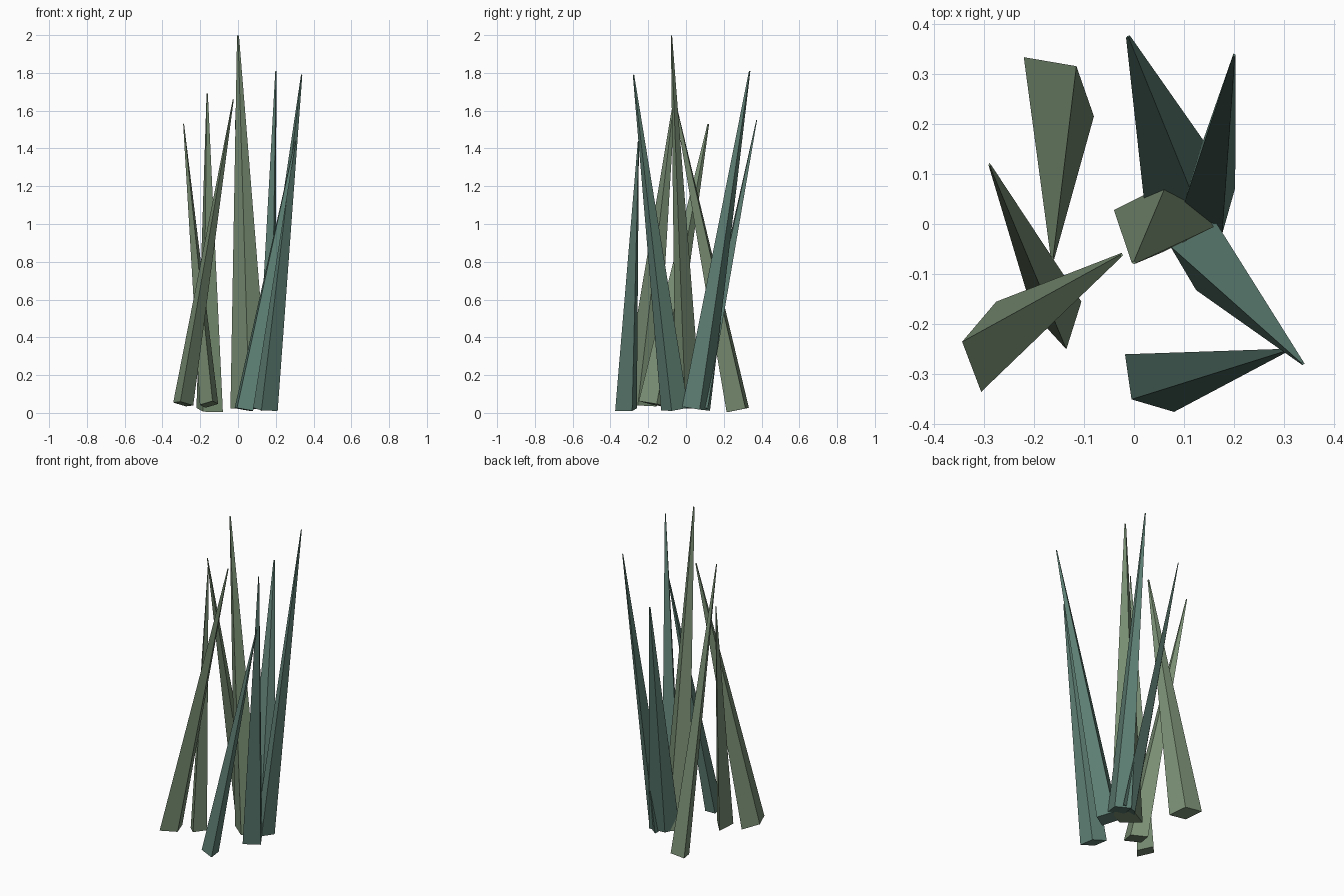
import bpy
from mathutils import Vector

if "Cube" in bpy.data.objects:
    bpy.data.objects.remove(bpy.data.objects["Cube"])

TIP_RATIO = 0.05   # tip cross-section relative to the base


def material(name, color):
    m = bpy.data.materials.new(name)
    m.diffuse_color = (*color, 1)
    m.use_nodes = True
    m.node_tree.nodes["Principled BSDF"].inputs["Base Color"].default_value = m.diffuse_color
    return m


sage = material("sage_green", (0.19, 0.27, 0.17))
teal = material("teal_green", (0.11, 0.21, 0.17))


def blade(name, tip, base_z, a, b, c, mat):
    """Four-sided tapering blade; a, b, c are neighbouring base corners in plan,
    the base is square to the blade's axis."""
    a, b, c = (Vector(p) for p in (a, b, c))
    ring = [a, b, c, a + c - b]
    mid = (a + c) / 2
    tip = Vector(tip)
    axis = tip - Vector((mid.x, mid.y, base_z))
    bottom, top = [], []
    for p in ring:
        d = p - mid
        off = Vector((d.x, d.y, -(d.x * axis.x + d.y * axis.y) / axis.z))
        bottom.append(Vector((mid.x, mid.y, base_z)) + off)
        top.append(tip + off * TIP_RATIO)
    faces = [(i, (i + 1) % 4, (i + 1) % 4 + 4, i + 4) for i in range(4)]
    faces += [(3, 2, 1, 0), (4, 5, 6, 7)]
    if (b - a).cross(c - b) < 0:          # keep normals pointing outward
        faces = [f[::-1] for f in faces]
    me = bpy.data.meshes.new(name)
    me.from_pydata(bottom + top, [], faces)
    me.materials.append(mat)
    bpy.context.collection.objects.link(bpy.data.objects.new(name, me))


# tip, base height, three base corners, material
blades = [
    # sage blades on the left and centre
    ((-0.163, -0.068, 1.69), 0.015, (-0.22, 0.333), (-0.115, 0.315), (-0.08, 0.215), sage),
    ((-0.288, 0.118, 1.53), 0.045, (-0.202, -0.177), (-0.135, -0.25), (-0.105, -0.155), sage),
    ((-0.025, -0.062, 1.66), 0.047, (-0.275, -0.155), (-0.343, -0.235), (-0.305, -0.335), sage),
    ((0.0, -0.077, 1.998), 0.025, (-0.04, 0.028), (0.065, 0.08), (0.165, -0.003), sage),
    # teal blades on the right
    ((0.337, -0.278, 1.79), 0.02, (0.158, 0.012), (0.072, -0.044), (0.124, -0.132), teal),
    ((-0.012, 0.374, 1.55), 0.027, (0.022, 0.03), (0.122, 0.045), (0.175, 0.115), teal),
    ((0.2, 0.337, 1.81), 0.022, (0.202, 0.072), (0.176, -0.02), (0.098, 0.035), teal),
    ((0.304, -0.252, 1.44), 0.018, (-0.018, -0.26), (-0.005, -0.35), (0.08, -0.375), teal),
]
for n, spec in enumerate(blades, 1):
    blade(f"grass_blade_{n}", *spec)
